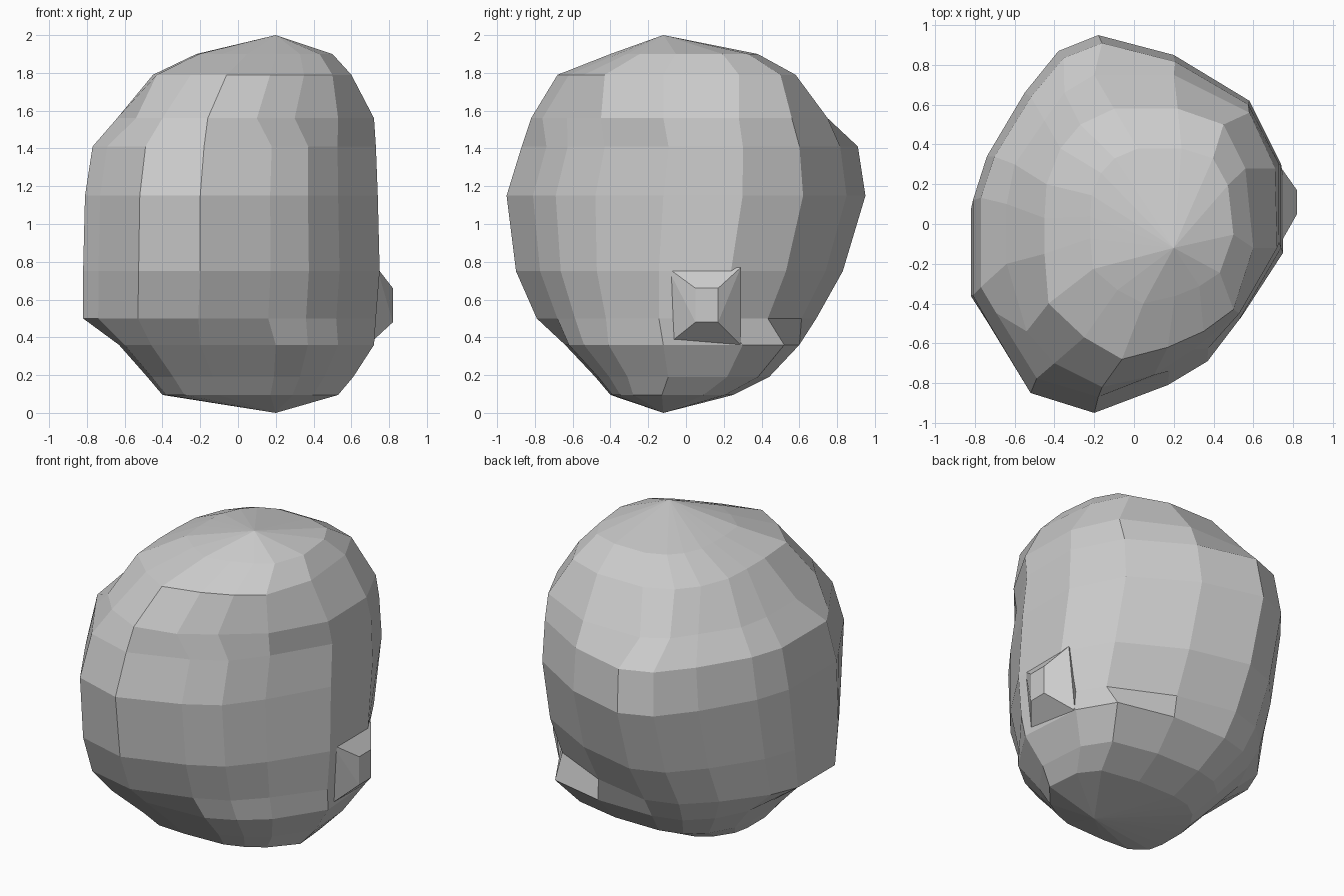
import bpy, bmesh

if "Cube" in bpy.data.objects:
    bpy.data.objects.remove(bpy.data.objects["Cube"])

# Plan outlines (16 points, starting at the front, counter-clockwise)
MID = [(-.2, -.95), (.17, -.81), (.37, -.69), (.53, -.48), (.74, -.12), (.74, .3),
       (.58, .62), (.2, .85), (-.18, .95), (-.38, .87), (-.55, .66), (-.74, .34),
       (-.81, .12), (-.81, -.36), (-.73, -.5), (-.52, -.85)]
UPPER = [(-.16, -.82), (.1, -.76), (.3, -.63), (.53, -.45), (.72, -.12), (.71, .28),
         (.58, .56), (.2, .75), (-.2, .75), (-.35, .66), (-.45, .52), (-.6, .3),
         (-.64, .1), (-.64, -.2), (-.54, -.54), (-.4, -.7)]
SHOULDER = [(-.06, -.68), (.17, -.62), (.35, -.54), (.5, -.43), (.6, -.12), (.56, .28),
            (.45, .5), (.22, .58), (-.1, .58), (-.27, .5), (-.37, .38), (-.44, .2),
            (-.45, .03), (-.45, -.15), (-.43, -.4), (-.25, -.57)]
LOWER = [(-.2, -.64), (.2, -.62), (.37, -.54), (.53, -.41), (.72, -.12), (.69, .3),
         (.56, .52), (.2, .6), (-.18, .6), (-.36, .55), (-.5, .42), (-.6, .22),
         (-.63, .03), (-.63, -.3), (-.6, -.48), (-.46, -.62)]
# Levels: z, outline, x min, x max, y min, y max
LEVELS = [(.095, LOWER, -.40, .53, -.40, .25), (.19, LOWER, -.48, .61, -.48, .44),
          (.36, LOWER, -.63, .72, -.64, .60), (.50, MID, -.82, .73, -.79, .69),
          (.75, MID, -.82, .75, -.90, .83), (1.15, MID, -.81, .74, -.95, .95),
          (1.41, MID, -.77, .73, -.87, .91), (1.56, UPPER, -.64, .72, -.82, .75),
          (1.79, SHOULDER, -.45, .60, -.68, .58), (1.9, SHOULDER, -.22, .5, -.40, .38)]


def fit(pts, x0, x1, y0, y1):
    xs, ys = zip(*pts)
    f = lambda v, a, lo, hi: lo + (hi - lo) * (v - min(a)) / (max(a) - min(a))
    return [(f(x, xs, x0, x1), f(y, ys, y0, y1)) for x, y in pts]


def finish(name, bm):
    bmesh.ops.recalc_face_normals(bm, faces=bm.faces)
    me = bpy.data.meshes.new(name)
    bm.to_mesh(me)
    bm.free()
    bpy.context.collection.objects.link(bpy.data.objects.new(name, me))


# Boulder body: lofted faceted rings closed by two blunt peaks
bm = bmesh.new()
rings = [[bm.verts.new((x, y, z)) for x, y in fit(pts, *box)]
         for z, pts, *box in LEVELS]
for a, b in zip(rings, rings[1:]):
    for i in range(16):
        j = (i + 1) % 16
        bm.faces.new((a[i], a[j], b[j], b[i]))
for ring, tip in ((rings[0], (.2, -.12, 0)), (rings[-1], (.2, -.12, 2))):
    t = bm.verts.new(tip)
    for i in range(16):
        bm.faces.new((ring[i], ring[(i + 1) % 16], t))
finish("boulder", bm)

# Small chipped knob low on the right side
bm = bmesh.new()
for y0, y1, z, x in ((.05, .17, .48, .82), (.05, .17, .66, .82),
                     (-.1, .29, .36, .69), (-.1, .29, .77, .735),
                     (0, .2, .45, .5), (0, .2, .7, .5)):
    for y in (y0, y1):
        bm.verts.new((x, y, z))
bmesh.ops.convex_hull(bm, input=bm.verts)
bmesh.ops.dissolve_limit(bm, angle_limit=.02, verts=bm.verts, edges=bm.edges)
finish("side_knob", bm)
